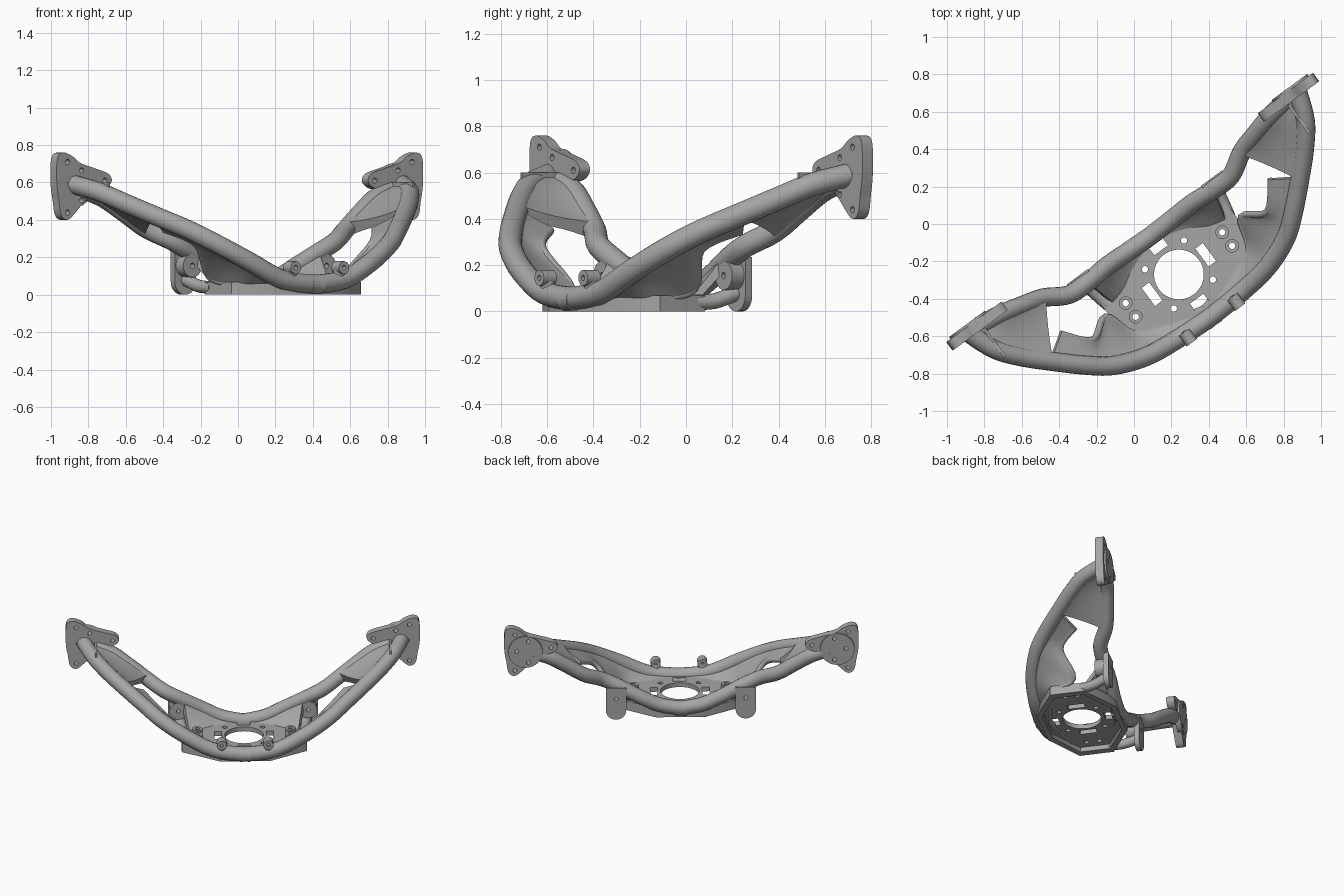
import bpy, bmesh, math
from mathutils import Vector, Matrix

cube = bpy.data.objects.get("Cube")
if cube:
    bpy.data.objects.remove(cube)

# The bracket is built symmetric about its own x = 0, then turned into place
PLACE = Matrix.Translation((0.24, -0.27, 0)) @ Matrix.Rotation(math.radians(36.3), 4, 'Z')
UP = Vector((0, 0, 1))
STEPS = 5

grey = bpy.data.materials.new("cast_grey")
grey.use_nodes = True
grey.diffuse_color = (0.38, 0.38, 0.38, 1)
grey.node_tree.nodes["Principled BSDF"].inputs["Base Color"].default_value = (0.38, 0.38, 0.38, 1)


def finish(name, bm, mirror):
    bmesh.ops.recalc_face_normals(bm, faces=bm.faces)
    mesh = bpy.data.meshes.new(name)
    bm.to_mesh(mesh)
    bm.free()
    mesh.materials.append(grey)
    mesh.shade_smooth()
    mesh.set_sharp_from_angle(angle=math.radians(40))
    ob = bpy.data.objects.new(name, mesh)
    bpy.context.scene.collection.objects.link(ob)
    ob.matrix_world = PLACE
    if mirror:
        ob.modifiers.new("mirror", 'MIRROR').use_mirror_merge = False


def smooth_path(points, closed=False):
    """Catmull-Rom samples through the given points."""
    p = [Vector(q) for q in points]
    count = len(p)
    out = []
    for i in range(count if closed else count - 1):
        near = [k % count if closed else max(0, min(count - 1, k)) for k in range(i - 1, i + 3)]
        a, b, c, d = [p[k] for k in near]
        for s in range(STEPS):
            t = s / STEPS
            out.append(b + (c - a) * (t / 2) + (a - b * 2.5 + c * 2 - d * 0.5) * (t * t)
                       + (b * 3 - a - c * 3 + d) * (t ** 3 / 2))
    return out if closed else out + [p[-1]]


def circle(x, y, radius, sides=28):
    turns = [math.tau * i / sides for i in range(sides)]
    return [(x + radius * math.cos(a), y + radius * math.sin(a)) for a in turns]


def rect(x, y, width, height):
    w, h = width / 2, height / 2
    return [(x - w, y - h), (x + w, y - h), (x + w, y + h), (x - w, y + h)]


def plate(name, loops, low, high, upright=False, mirror=False):
    """Flat plate: first loop is the outline, the others are holes."""
    bm = bmesh.new()
    edges = []
    for loop in loops:
        ring = [bm.verts.new((q[0], q[1], 0)) for q in loop]
        edges += [bm.edges.new((v, ring[i - 1])) for i, v in enumerate(ring)]
    bmesh.ops.triangle_fill(bm, edges=edges, use_beauty=True, normal=UP)
    top = bmesh.ops.extrude_face_region(bm, geom=bm.faces[:])["geom"]
    bmesh.ops.translate(bm, verts=[g for g in top if isinstance(g, bmesh.types.BMVert)],
                        vec=UP * (high - low))
    # upright plates stand facing the back, with low and high measured along y
    shift = Matrix.Translation(UP * (-high if upright else low))
    turn = Matrix.Rotation(math.pi / 2 if upright else 0, 4, 'X')
    bmesh.ops.transform(bm, matrix=turn @ shift, verts=bm.verts)
    finish(name, bm, mirror)


def skin(bm, rows):
    """Join equal closed rings of points into a capped solid."""
    rings = [[bm.verts.new(p) for p in row] for row in rows]
    for a, b in zip(rings, rings[1:]):
        for j in range(len(a)):
            bm.faces.new((a[j - 1], a[j], b[j], b[j - 1]))
    bm.faces.new(rings[0])
    bm.faces.new(rings[-1])


def directions(path):
    last = len(path) - 1
    return [(path[min(i + 1, last)] - path[max(i - 1, 0)]).normalized() for i in range(last + 1)]


def tube(bm, path, radius):
    rows = []
    for p, along in zip(path, directions(path)):
        side = along.cross(UP).normalized()
        lift = side.cross(along)
        rows.append([p + side * x + lift * y for x, y in circle(0, 0, radius, 18)])
    skin(bm, rows)


def web(bm, edge_a, edge_b, thickness, both_thick=False, columns=8):
    """Skin between two paths, swelling into a fillet where it meets a rail."""
    rows = []
    for a, b, along in zip(edge_a, edge_b, directions(edge_a)):
        normal = along.cross(b - a).normalized()
        upper, lower = [], []
        for j in range(columns + 1):
            t = j / columns
            swell = (1 - t) ** 4 + (t ** 4 if both_thick else 0)
            offset = normal * (thickness / 2 + 0.02 * swell)
            upper.append(a.lerp(b, t) + offset)
            lower.append(a.lerp(b, t) - offset)
        rows.append(upper + lower[::-1])
    skin(bm, rows)


# Rails of one arm, and the inner edges of the webs that join them to the base
front_rail = smooth_path([
    (-.04, -.285, .053), (.2, -.275, .08), (.4, -.25, .175), (.57, -.185, .27), (.69, -.095, .345),
    (.83, .035, .425), (.94, .145, .49), (1.03, .26, .55), (1.09, .41, .59)])
back_rail = smooth_path([
    (-.04, .255, .052), (.14, .26, .085), (.28, .265, .15), (.42, .255, .225), (.54, .262, .285),
    (.66, .33, .35), (.78, .365, .435), (.9, .395, .515), (1.02, .41, .56)])
front_edge = smooth_path([
    (-.04, -.235, .045), (.2, -.18, .05), (.38, -.11, .055), (.45, .05, .1), (.58, -.01, .27), (.7, .12, .35)])
back_edge = smooth_path([(-.04, .235, .045), (.17, .18, .05), (.29, .12, .052), (.38, .1, .055)])
lug_strut = smooth_path([(.4, .09, .04), (.42, .18, .045), (.44, .28, .08)])
boss_post = smooth_path([(.16, -.28, .06), (.16, -.295, .14)])

# Arms: rails, webs and struts as one cast body
arms = bmesh.new()
for path, radius in ((front_rail, .051), (back_rail, .05), (front_edge, .019), (lug_strut, .034), (boss_post, .032)):
    tube(arms, path, radius)
hole_end = 5 * STEPS
web(arms, front_rail, front_edge, .034)
web(arms, back_rail, back_edge, .034)
web(arms, front_rail[hole_end:], back_rail[hole_end:], .046, True)
finish("arms", arms, True)

# Base: pierced deck on a rim wall
half = [(.43, .12), (.17, .28), (-.17, .28), (-.43, .12)]
outline = half + [(-x, -y) for x, y in half]
inner = [(x * .88, y * .87) for x, y in outline]
holes = [circle(0, 0, .133, 48)]
for s in (-1, 1):
    holes += [rect(s * .178, 0, .05, .12), rect(0, s * .188, .09, .055)]
    for t in (-1, 1):
        holes += [circle(s * .13, t * .13, .017), circle(s * .32, t * .045, .017)]
plate("base_deck", [outline] + holes, .035, .068)
plate("base_rim", [outline, inner], 0, .036)

# Bosses: upright pairs on the deck, cross-drilled ones at the front
for side, y in (("front", -.045), ("back", .045)):
    plate(side + "_deck_boss", [circle(.32, y, .036), circle(.32, y, .017)], .05, .1, mirror=True)
plate("rail_boss", [circle(.16, .145, .034), circle(.16, .145, .012)], -.335, -.265, True, True)

# Hanging lugs with a round pad
lug_hole = circle(.445, .155, .014)
tongue = circle(.445, .07, .07)[14:] + [(.515, .07), (.515, .235), (.375, .235)]
plate("lug", [tongue, lug_hole], .275, .312, True, True)
plate("lug_pad", [circle(.445, .155, .062), lug_hole], .21, .28, True, True)

# End flanges: three-lobed plates with a raised disc behind and a gusset in front
lobes = smooth_path([
    (1.21, .73), (1.17, .76), (1.11, .74), (1.06, .705), (.96, .675), (.875, .648), (.85, .61), (.885, .573),
    (.97, .55), (1.03, .5), (1.1, .43), (1.145, .4), (1.185, .425), (1.2, .5), (1.215, .6)], True)
disc_bolts = [circle(x, z, .014, 16) for x, z in ((1.13, .59), (1.05, .665), (1.05, .505))]
lobe_bolts = [circle(x, z, .014, 16) for x, z in ((1.143, .71), (.895, .61), (1.143, .44))]
plate("flange", [lobes] + disc_bolts + lobe_bolts, .388, .445, True, True)
plate("flange_disc", [circle(1.07, .585, .118, 40)] + disc_bolts, .42, .458, True, True)
plate("flange_gusset", [rect(1.01, .29, .014, .19)], .53, .6, mirror=True)
